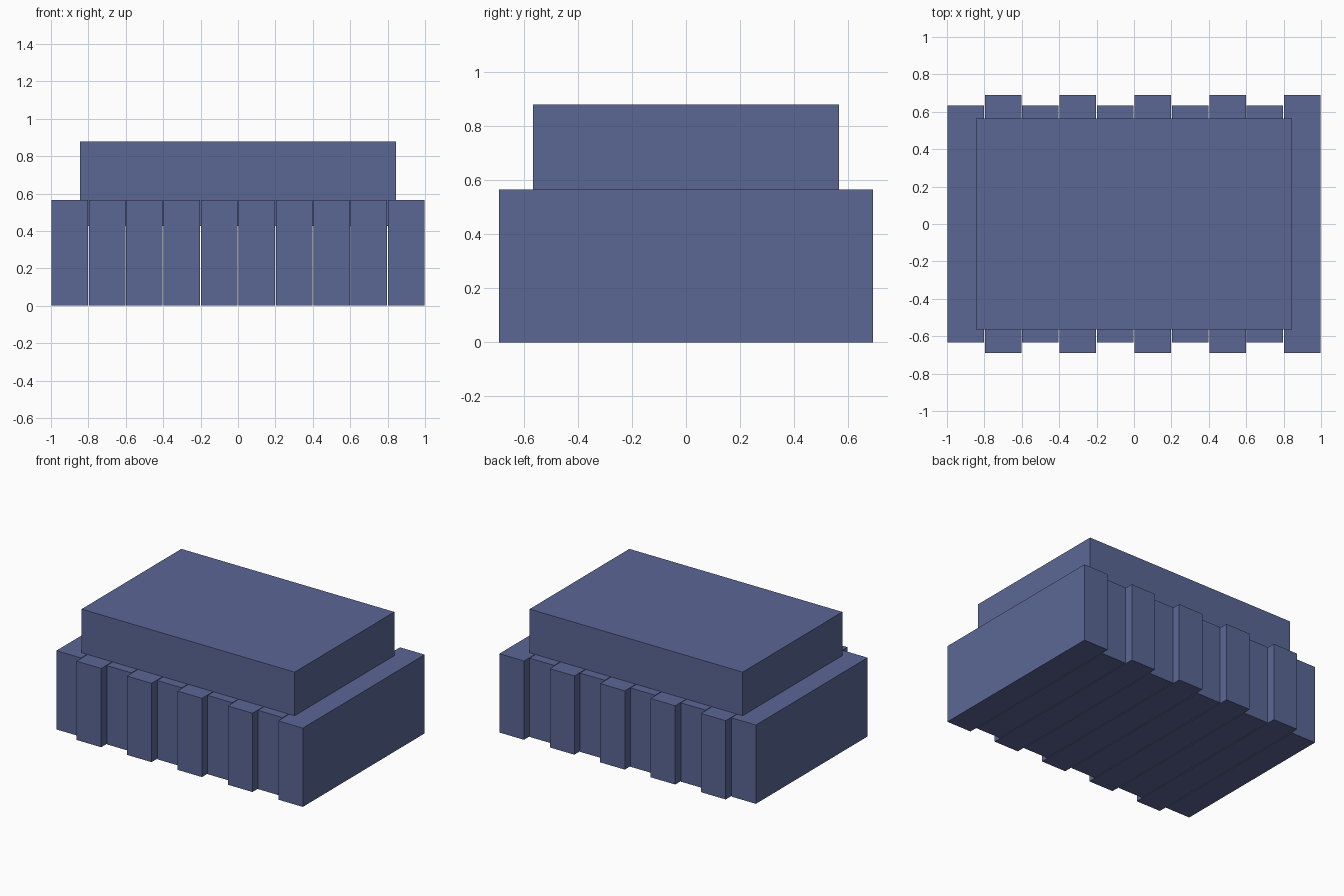
import bpy

# Remove the default cube
cube = bpy.data.objects.get("Cube")
if cube:
    bpy.data.objects.remove(cube, do_unlink=True)

# Single slate blue colour
colour = (0.105, 0.135, 0.30, 1)
slate_blue = bpy.data.materials.new("slate_blue")
slate_blue.use_nodes = True
slate_blue.diffuse_color = colour
slate_blue.node_tree.nodes["Principled BSDF"].inputs["Base Color"].default_value = colour


def box(name, x, width, depth, bottom, top):
    """Flat-sided box centred on y = 0."""
    bpy.ops.mesh.primitive_cube_add(size=1, location=(x, 0, (bottom + top) / 2))
    obj = bpy.context.object
    obj.name = name
    obj.scale = (width, depth, top - bottom)
    bpy.ops.object.transform_apply(location=False, rotation=False, scale=True)
    obj.data.materials.append(slate_blue)
    return obj


# Row of upright slabs, short and long in turn, with hairline gaps
SLABS = 10
PITCH = 0.2
GAP = 0.005
for i in range(SLABS):
    x = (i - (SLABS - 1) / 2) * PITCH
    depth = 1.38 if i % 2 else 1.265
    box(f"base_slab_{i + 1}", x, PITCH - GAP, depth, 0, 0.565)

# Upper block, sunk into the slabs
box("upper_block", 0, 1.69, 1.13, 0.425, 0.878)
